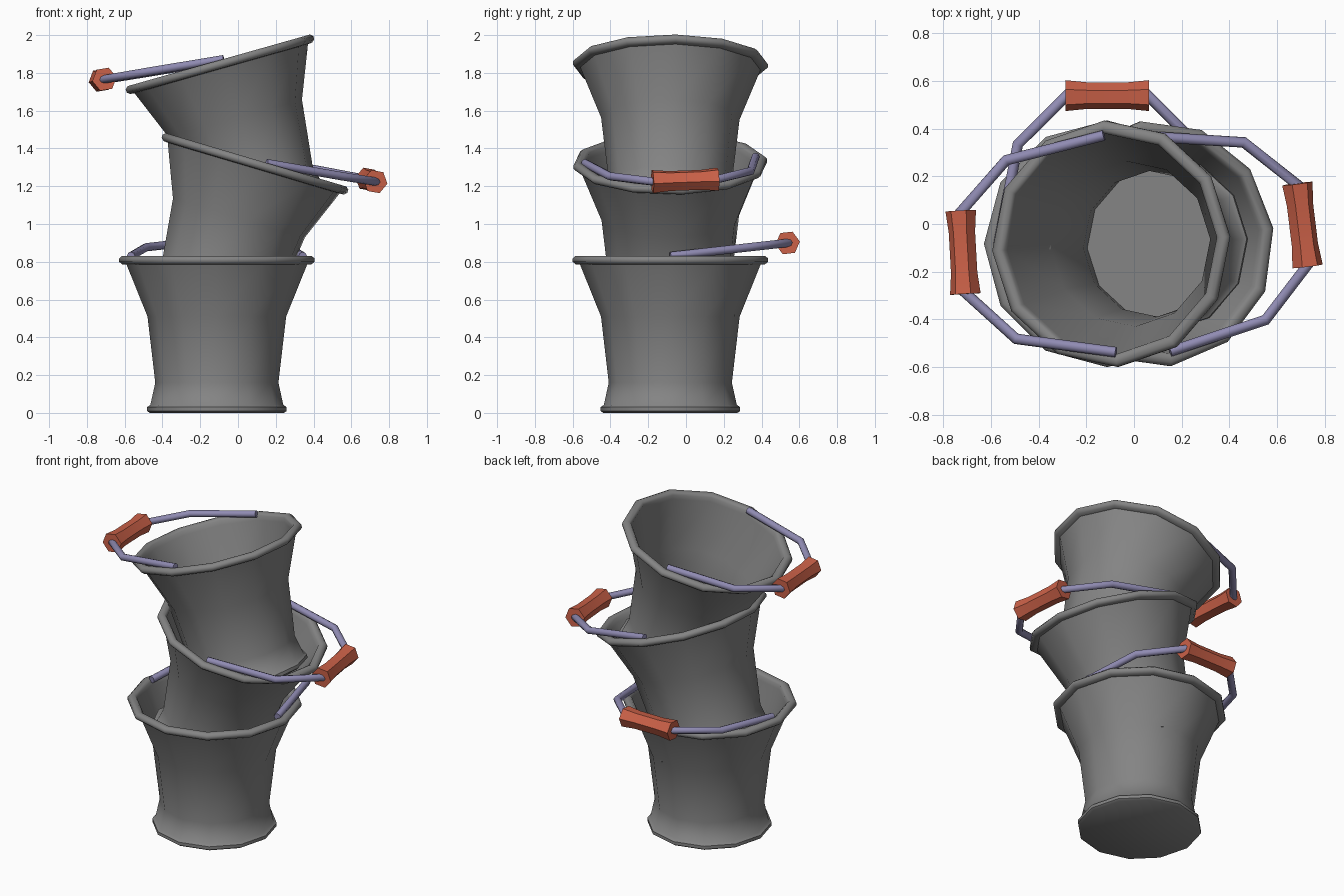
import bpy, bmesh, math
from mathutils import Matrix, Vector

if "Cube" in bpy.data.objects:
    bpy.data.objects.remove(bpy.data.objects["Cube"])


def material(name, rgb):
    m = bpy.data.materials.new(name)
    m.diffuse_color = (*rgb, 1)
    m.use_nodes = True
    m.node_tree.nodes["Principled BSDF"].inputs["Base Color"].default_value = m.diffuse_color
    return m


GREY = material("bucket grey", (0.23, 0.23, 0.23))
LILAC = material("handle lilac", (0.28, 0.26, 0.45))
RED = material("grip red", (0.60, 0.12, 0.065))


def skin(name, rings, mat, matrix, angle, cap=True):
    """Bridge equal rings of points into a closed surface."""
    bm = bmesh.new()
    loops = [[bm.verts.new(p) for p in ring] for ring in rings]
    for a, b in zip(loops, loops[1:]):
        n = len(a)
        for i in range(n):
            j = (i + 1) % n
            bm.faces.new((a[i], a[j], b[j], b[i]))
    if cap:
        bm.faces.new(loops[0])
        bm.faces.new(loops[-1])
    bmesh.ops.recalc_face_normals(bm, faces=bm.faces)
    mesh = bpy.data.meshes.new(name)
    bm.to_mesh(mesh)
    bm.free()
    mesh.materials.append(mat)
    ob = bpy.data.objects.new(name, mesh)
    ob.matrix_world = matrix
    bpy.context.collection.objects.link(ob)
    bpy.ops.object.select_all(action='DESELECT')
    ob.select_set(True)
    bpy.context.view_layer.objects.active = ob
    bpy.ops.object.shade_smooth_by_angle(angle=math.radians(angle))
    return ob


def lathe(profile, sides):
    return [[(r * math.cos(2 * math.pi * i / sides), r * math.sin(2 * math.pi * i / sides), z)
             for i in range(sides)] for r, z in profile]


def sweep(points, radii, sides):
    """Mitred tube along a path lying in the xy plane."""
    pts = [Vector((x, y, 0)) for x, y in points]
    rings = []
    for k, (p, r) in enumerate(zip(pts, radii)):
        d0 = (p - pts[max(k - 1, 0)]).normalized()
        d1 = (pts[min(k + 1, len(pts) - 1)] - p).normalized()
        t = (d0 + d1).normalized()
        side = Vector((t.y, -t.x, 0))
        miter = 1 / max(t.dot(d1 if d1.length else d0), 0.5)
        rings.append([p + side * (r * miter * math.cos(a)) + Vector((0, 0, r * math.sin(a)))
                      for a in (2 * math.pi * i / sides for i in range(sides))])
    return rings


# Bucket profile: foot ring, flared wall, rolled rim, inner wall, floor
PROFILE = [(0.355, 0), (0.37, 0.01), (0.37, 0.03), (0.352, 0.042), (0.326, 0.16), (0.367, 0.51),
           (0.478, 0.785), (0.502, 0.787), (0.517, 0.80), (0.517, 0.818), (0.502, 0.831),
           (0.477, 0.831), (0.463, 0.818), (0.46, 0.79), (0.347, 0.51), (0.306, 0.16), (0.32, 0.05)]
# Handle path (outward, sideways) and grip outline
ROD = [(0, -0.455), (0.42, -0.375), (0.63, -0.165), (0.63, 0.165), (0.42, 0.375), (0, 0.455)]
GRIP = [(-0.175, 0.065), (-0.085, 0.056), (0.085, 0.056), (0.175, 0.065)]


def bucket(label, base, tilt, spin):
    m = (Matrix.Translation(base) @ Matrix.Rotation(math.radians(tilt), 4, 'Y')
         @ Matrix.Rotation(math.radians(spin), 4, 'Z'))
    skin(label + "_bucket", lathe(PROFILE, 12), GREY, m, 50)
    # handle lifted slightly above the rim
    h = m @ Matrix.Translation((0, 0, 0.83)) @ Matrix.Rotation(math.radians(-6.4), 4, 'Y')
    skin(label + "_handle", sweep(ROD, [0.022] * len(ROD), 8), LILAC, h, 50)
    skin(label + "_grip", sweep([(0.625, y) for y, r in GRIP], [r for y, r in GRIP], 6), RED, h, 30)


# Three buckets, each leaning inside the one below
bucket("lower", (-0.112, -0.083, 0), 0, 90)
bucket("middle", (-0.14, -0.083, 0.543), 16.5, 7.3)
bucket("upper", (0.125, -0.083, 1.067), -15.8, 183.3)
